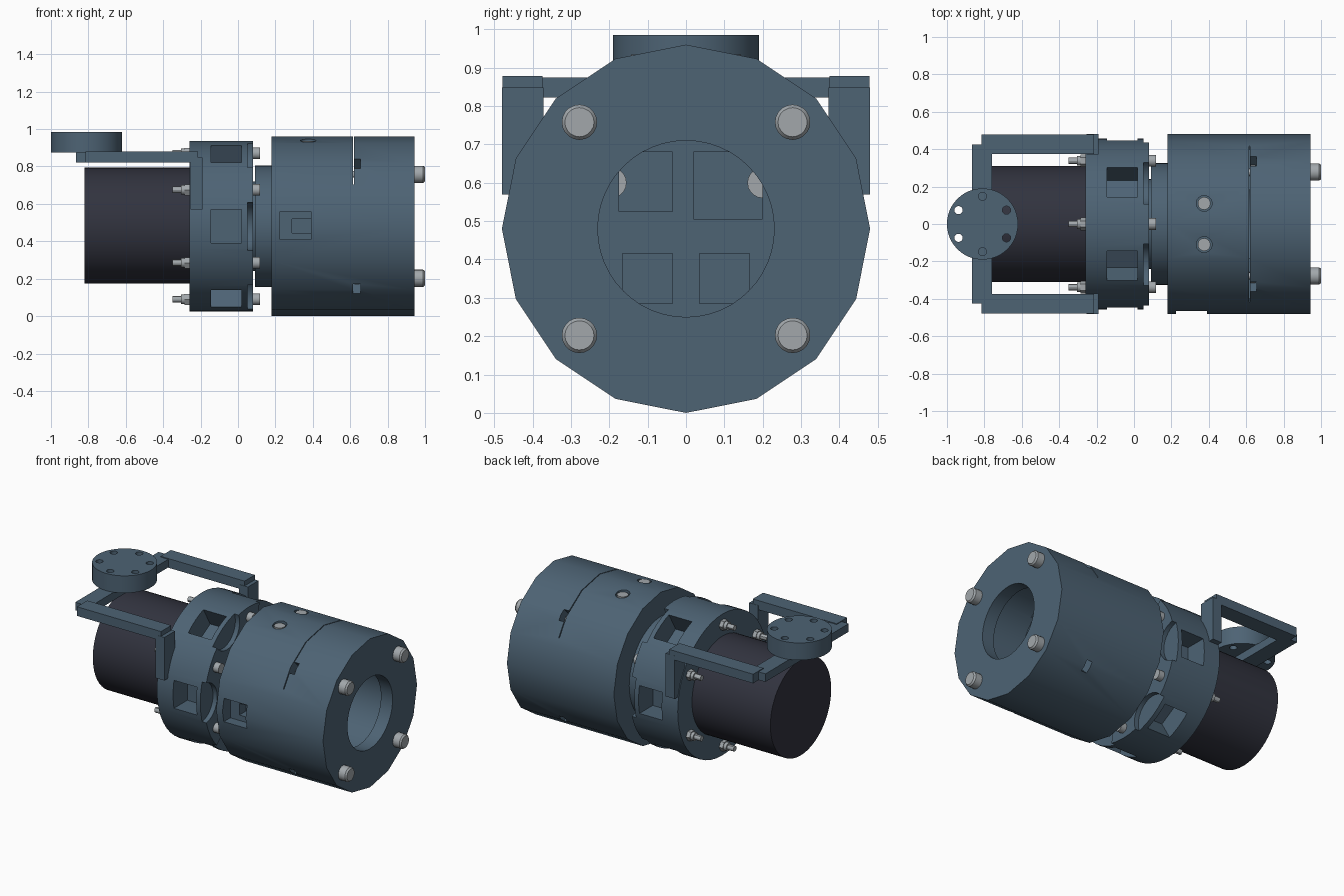
import bpy, bmesh, math
from mathutils import Matrix, Vector

if "Cube" in bpy.data.objects:
    bpy.data.objects.remove(bpy.data.objects["Cube"])

AXIS_Z = 0.48


def material(name, rgb, rough=0.6):
    m = bpy.data.materials.new(name)
    m.use_nodes = True
    m.diffuse_color = (*rgb, 1)
    bsdf = m.node_tree.nodes["Principled BSDF"]
    bsdf.inputs["Base Color"].default_value = (*rgb, 1)
    bsdf.inputs["Roughness"].default_value = rough
    return m


BLUE = material("slate_blue", (0.075, 0.125, 0.175))
DARK = material("dark_casing", (0.031, 0.033, 0.049))
STEEL = material("steel", (0.36, 0.39, 0.41))


def make(name, bm, mat):
    me = bpy.data.meshes.new(name)
    bm.to_mesh(me)
    bm.free()
    me.materials.append(mat)
    ob = bpy.data.objects.new(name, me)
    bpy.context.collection.objects.link(ob)
    return ob


def smooth(ob):
    bpy.ops.object.select_all(action='DESELECT')
    ob.select_set(True)
    bpy.context.view_layer.objects.active = ob
    bpy.ops.object.shade_smooth_by_angle(angle=math.radians(30))


def rod(bm, x0, x1, r, y=0.0, z=AXIS_Z, sides=32, r_end=None):
    """Cylinder along x."""
    mat = Matrix.Translation(((x0 + x1) / 2, y, z)) @ Matrix.Rotation(math.pi / 2, 4, 'Y')
    bmesh.ops.create_cone(bm, cap_ends=True, segments=sides, radius1=r,
                          radius2=r if r_end is None else r_end, depth=x1 - x0, matrix=mat)


def post(bm, x, y, z0, z1, r, sides=24):
    """Cylinder along z."""
    bmesh.ops.create_cone(bm, cap_ends=True, segments=sides, radius1=r, radius2=r,
                          depth=z1 - z0, matrix=Matrix.Translation((x, y, (z0 + z1) / 2)))


def box(bm, x, y, z, turn=None):
    """Box from three (low, high) ranges, optionally turned by a matrix."""
    lo, hi = zip(x, y, z)
    mid = (Vector(lo) + Vector(hi)) / 2
    size = Vector(hi) - Vector(lo)
    mat = Matrix.Translation(mid) @ Matrix.Diagonal((*size, 1))
    bmesh.ops.create_cube(bm, size=1, matrix=(turn or Matrix()) @ mat)


def around(angle):
    """Turn about the main axis; local +y points outwards."""
    return Matrix.Translation((0, 0, AXIS_Z)) @ Matrix.Rotation(math.radians(angle), 4, 'X')


def polar(r, angle):
    a = math.radians(angle)
    return dict(y=r * math.cos(a), z=AXIS_Z + r * math.sin(a))


def cut(ob, shape, *args, **kw):
    bm = bmesh.new()
    shape(bm, *args, **kw)
    tool = make("cutter", bm, BLUE)
    tool.hide_render = True
    mod = ob.modifiers.new("cut", 'BOOLEAN')
    mod.operation, mod.solver, mod.object = 'DIFFERENCE', 'EXACT', tool
    dg = bpy.context.evaluated_depsgraph_get()
    me = bpy.data.meshes.new_from_object(ob.evaluated_get(dg))
    ob.modifiers.clear()
    ob.data = me
    bpy.data.objects.remove(tool)


def solid(name, mat, shape, *args, **kw):
    bm = bmesh.new()
    shape(bm, *args, **kw)
    return make(name, bm, mat)


# Main housing: sixteen sides, lipped bore and inner cavity
housing = solid("main_housing", BLUE, rod, 0.18, 0.943, 0.48, sides=16)
cut(housing, rod, 0.6, 0.86, 0.29, sides=48)
cut(housing, rod, 0.8, 1.0, 0.23, sides=48)
for y, z in (((-0.175, -0.035), (0.525, 0.68)), ((0.02, 0.2), (0.505, 0.68)),
             ((-0.165, -0.035), (0.285, 0.415)), ((0.035, 0.165), (0.285, 0.415))):
    cut(housing, box, (0.4, 0.7), y, z)

# Split line across the upper half and radial nut slots
cut(housing, box, (0.614, 0.619), (-0.6, 0.6), (0.705, 1.1))
for a in (45, 135, 225, 315):
    cut(housing, box, (0.616, 0.655), (0.34, 0.6), (-0.036, 0.036), turn=around(a))

# Side pocket with a deeper channel
cut(housing, box, (0.225, 0.39), (-0.6, -0.4), (0.41, 0.56))
cut(housing, box, (0.29, 0.39), (-0.41, -0.33), (0.445, 0.52))

# Set screw recesses on top
for y in (-0.11, 0.11):
    cut(housing, post, 0.375, y, 0.9, 1.1, 0.042)
smooth(housing)

screws = bmesh.new()
for y in (-0.11, 0.11):
    post(screws, 0.375, y, 0.89, 0.935, 0.034)
for y in (-0.195, 0.2):
    rod(screws, 0.395, 0.42, 0.04, y=y, z=0.6, sides=20)
smooth(make("set_screws", screws, STEEL))

# Housing bolts with nuts in the slots
bolts = bmesh.new()
for a in (45, 135, 225, 315):
    p = polar(0.393, a)
    rod(bolts, 0.94, 0.99, 0.046, sides=20, **p)
    rod(bolts, 0.99, 1.0, 0.046, r_end=0.038, sides=20, **p)
    rod(bolts, 0.61, 0.66, 0.018, sides=12, **p)
    rod(bolts, 0.622, 0.65, 0.038, sides=6, **p)
smooth(make("housing_bolts", bolts, STEEL))

# Neck and spacer between housing and flange
neck = bmesh.new()
rod(neck, 0.092, 0.178, 0.325, sides=48)
rod(neck, 0.17, 0.19, 0.31, sides=48)
rod(neck, 0.07, 0.1, 0.24, sides=48)
smooth(make("neck", neck, BLUE))

# Mounting flange with six windows and six scallops
flange = solid("mounting_flange", BLUE, rod, -0.26, 0.08, 0.456, sides=48)
for a in range(0, 360, 60):
    cut(flange, box, (-0.145, 0.02), (0.31, 0.6), (-0.09, 0.09), turn=around(a))
    cut(flange, rod, 0.05, 0.2, 0.13, **polar(0.456, a))
smooth(flange)

# Flange bolts: head, nut and protruding thread
fasteners = bmesh.new()
for a in range(30, 360, 60):
    p = polar(0.39, a)
    rod(fasteners, 0.078, 0.118, 0.031, sides=20, **p)
    rod(fasteners, -0.285, -0.255, 0.034, sides=6, **p)
    rod(fasteners, -0.305, -0.28, 0.026, sides=16, **p)
    rod(fasteners, -0.35, -0.25, 0.017, sides=12, **p)
smooth(make("flange_bolts", fasteners, STEEL))

# Motor casing
smooth(solid("motor_casing", DARK, rod, -0.82, -0.25, 0.31, z=0.484, sides=64))

# Bracket: two legs, two arms and a crossbar
for side, s in (("left", 1), ("right", -1)):
    def span(a, b):
        return tuple(sorted((a * s, b * s)))
    solid(side + "_bracket_leg", BLUE, box, (-0.255, -0.19), span(0.372, 0.48), (0.57, 0.848))
    solid(side + "_bracket_arm", BLUE, box, (-0.815, -0.215), span(0.374, 0.479), (0.82, 0.879))
solid("bracket_crossbar", BLUE, box, (-0.865, -0.76), (-0.425, 0.425), (0.822, 0.874))

# Round mounting plate with six holes
plate = solid("mounting_plate", BLUE, post, -0.81, 0, 0.874, 0.985, 0.19, sides=48)
for a in range(30, 360, 60):
    t = math.radians(a)
    cut(plate, post, -0.81 + 0.148 * math.cos(t), 0.148 * math.sin(t), 0.8, 1.1, 0.022, sides=16)
smooth(plate)
